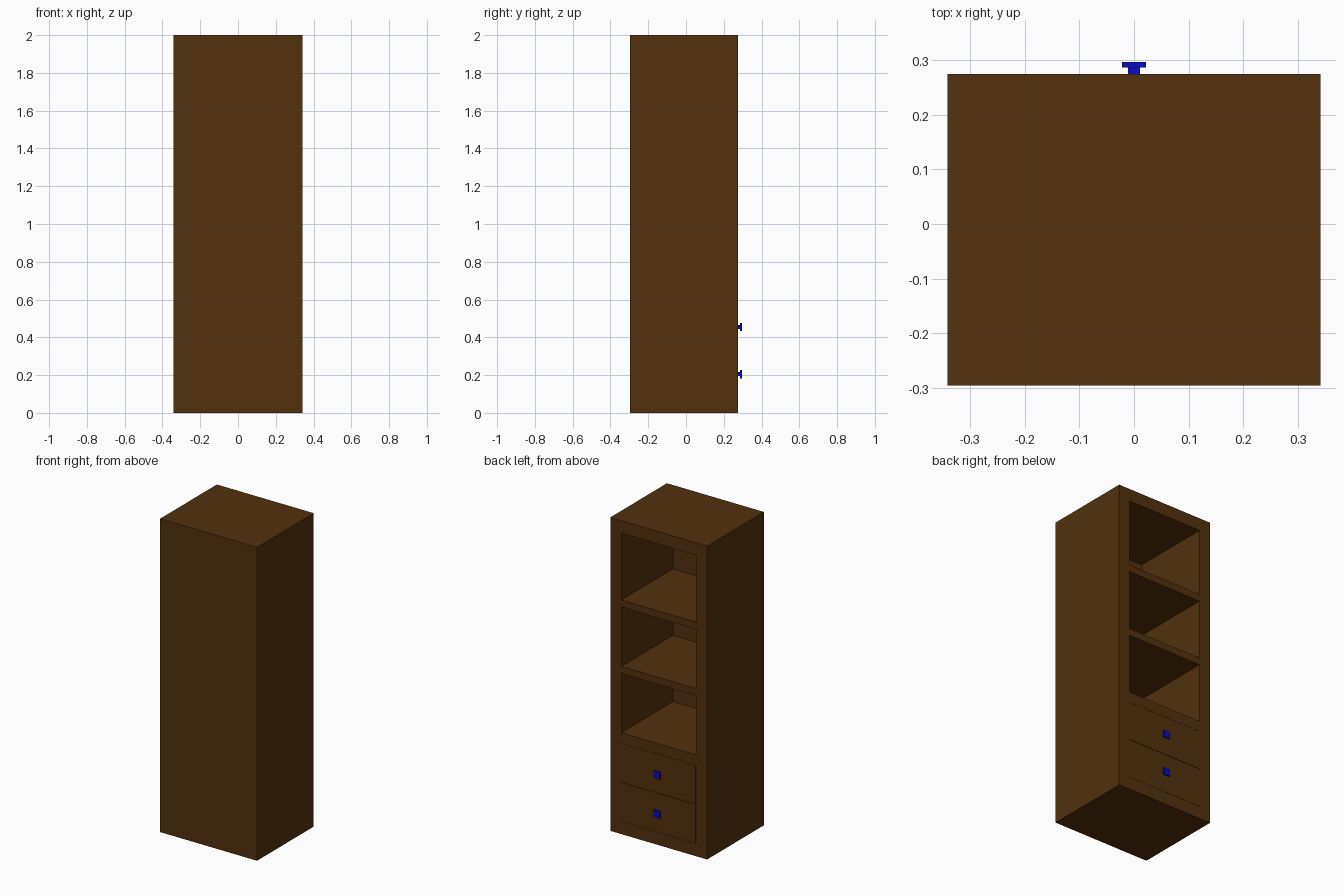
import bpy, bmesh
from mathutils import Matrix, Vector

if "Cube" in bpy.data.objects:
    bpy.data.objects.remove(bpy.data.objects["Cube"])


def material(name, color):
    m = bpy.data.materials.new(name)
    m.diffuse_color = color
    m.use_nodes = True
    m.node_tree.nodes["Principled BSDF"].inputs["Base Color"].default_value = m.diffuse_color
    return m


WOOD = material("dark_wood", (0.085, 0.031, 0.004, 1))
BLUE = material("blue_knob", (0.003, 0.004, 0.56, 1))


def boxes(name, mat, *bounds):
    """One object made of boxes given as (x0, x1, y0, y1, z0, z1)."""
    bm = bmesh.new()
    for x0, x1, y0, y1, z0, z1 in bounds:
        mtx = (Matrix.Translation(((x0 + x1) / 2, (y0 + y1) / 2, (z0 + z1) / 2))
               @ Matrix.Diagonal(Vector((x1 - x0, y1 - y0, z1 - z0, 1))))
        bmesh.ops.create_cube(bm, size=1, matrix=mtx)
    mesh = bpy.data.meshes.new(name)
    bm.to_mesh(mesh)
    bm.free()
    mesh.materials.append(mat)
    ob = bpy.data.objects.new(name, mesh)
    bpy.context.collection.objects.link(ob)
    return ob


W, BACK, FACE = 0.342, -0.296, 0.275   # half width, closed side, open side
IN, INNER = 0.264, -0.245              # half opening width, inside of back panel

# Carcass: one block with three shelf bays and a drawer bay cut out
cabinet = boxes("cabinet_body", WOOD, (-W, W, BACK, FACE, 0, 2))
bays = [(1.494, 1.92), (1.07, 1.449), (0.647, 1.025), (0.08, 0.58)]
cutter = boxes("bay_cutter", WOOD,
               *[(-IN, IN, INNER, FACE + 0.1, lo, hi) for lo, hi in bays])
cutter.hide_render = True
cutter.hide_viewport = False
cut = cabinet.modifiers.new("bays", 'BOOLEAN')
cut.operation = 'DIFFERENCE'
cut.solver = 'EXACT'
cut.object = cutter
bpy.context.view_layer.objects.active = cabinet
bpy.ops.object.modifier_apply(modifier=cut.name)
bpy.data.objects.remove(cutter)

# Two drawers with hairline gaps, each with a square knob on a short stem
for label, z in (("lower", 0.205), ("upper", 0.455)):
    boxes(label + "_drawer", WOOD,
          (-IN + 0.003, IN - 0.001, INNER + 0.01, FACE, z - 0.124, z + 0.124))
    boxes(label + "_knob_stem", BLUE,
          (-0.011, 0.011, FACE, 0.287, z - 0.011, z + 0.011))
    boxes(label + "_knob_plate", BLUE,
          (-0.022, 0.022, 0.287, 0.297, z - 0.022, z + 0.022))
